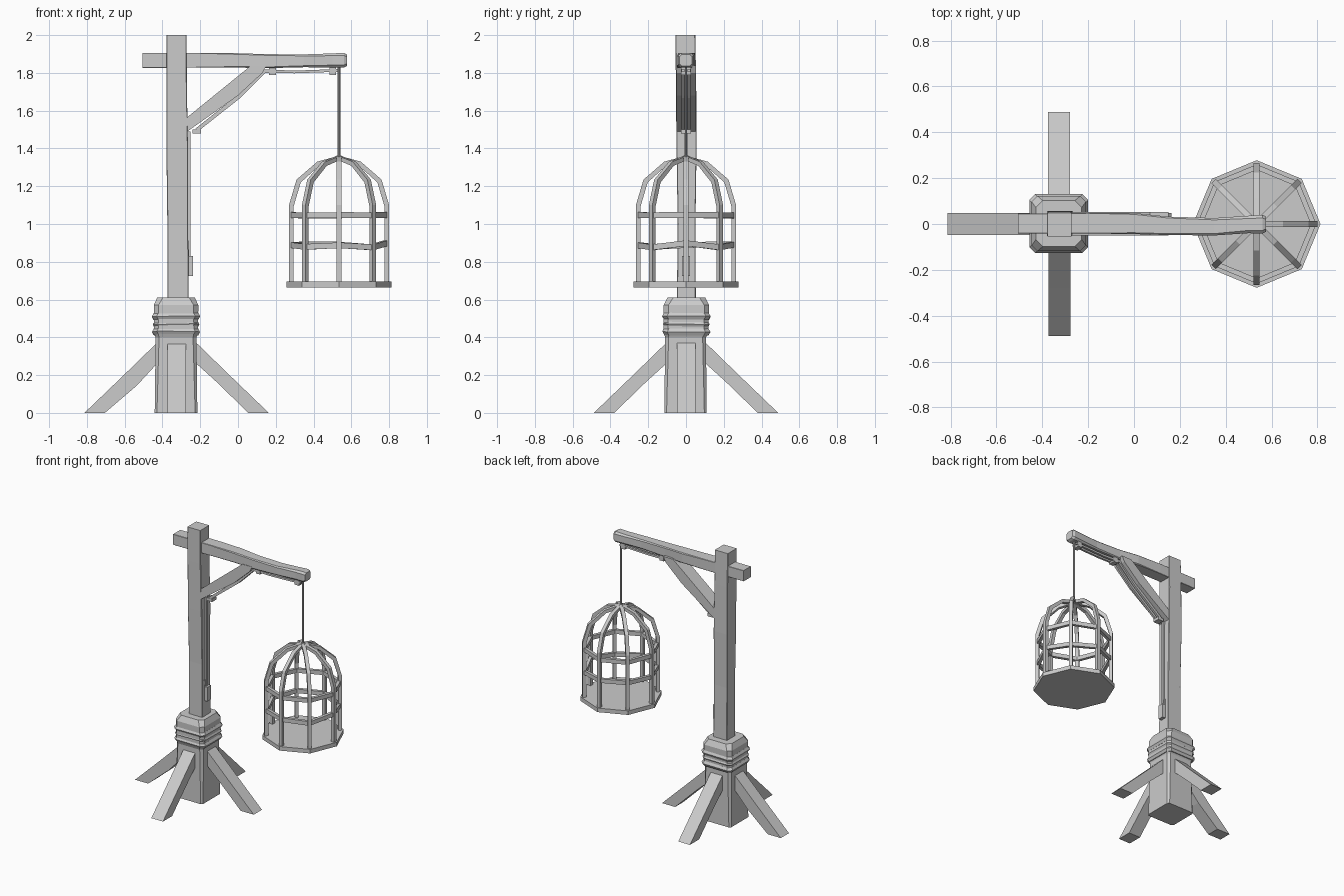
import bpy, bmesh, math, random
from mathutils import Vector, Matrix

if "Cube" in bpy.data.objects:
    bpy.data.objects.remove(bpy.data.objects["Cube"])

random.seed(4)
PX = -0.325   # post centre x
CX = 0.535    # cage centre x


def loft(name, rings, closed=False):
    """Skin a row of equal-length point rings; cap the ends unless closed."""
    bm = bmesh.new()
    vr = [[bm.verts.new(p) for p in r] for r in rings]
    n, m = len(vr), len(vr[0])
    for i in range(n if closed else n - 1):
        a, b = vr[i], vr[(i + 1) % n]
        for j in range(m):
            k = (j + 1) % m
            bm.faces.new((a[j], a[k], b[k], b[j]))
    if not closed:
        bm.faces.new(vr[0])
        bm.faces.new(vr[-1])
    bmesh.ops.recalc_face_normals(bm, faces=bm.faces)
    me = bpy.data.meshes.new(name)
    bm.to_mesh(me)
    bm.free()
    ob = bpy.data.objects.new(name, me)
    bpy.context.collection.objects.link(ob)
    return ob


def chamfered(cx, cy, hx, hy, c):
    """Rectangle with cut corners, 8 points."""
    return [(cx + sx * a, cy + sy * b) for sx, sy, a, b in (
        (1, -1, hx, hy - c), (1, 1, hx, hy - c), (1, 1, hx - c, hy), (-1, 1, hx - c, hy),
        (-1, 1, hx, hy - c), (-1, -1, hx, hy - c), (-1, -1, hx - c, hy), (1, -1, hx - c, hy))]


def slab(name, profile, y0, y1):
    """Extrude an xz profile along y."""
    return loft(name, [[(x, y, z) for x, z in profile] for y in (y0, y1)])


def box(name, x0, x1, y0, y1, z0, z1):
    return slab(name, [(x0, z0), (x1, z0), (x1, z1), (x0, z1)], y0, y1)


def column(name, sections):
    """Upright timber from (z, cx, cy, hx, hy, chamfer) sections."""
    return loft(name, [[(x, y, s[0]) for x, y in chamfered(*s[1:])] for s in sections])


def octagon(r):
    return [(CX + r * math.cos(k * math.pi / 4), r * math.sin(k * math.pi / 4)) for k in range(8)]


def hoop(name, path, section, jitter=0.0):
    """Sweep an (offset, z) section around the 8 points of path(offset)."""
    rings = []
    for k in range(8):
        dz = random.uniform(-jitter, jitter)
        rings.append([(*path(o)[k], z + dz) for o, z in section])
    return loft(name, rings, closed=True)


# Base block and tall post
column("base_block", [(0, PX - .003, -.003, .113, .112, .012), (.4, PX - .003, -.002, .108, .108, .018),
                      (.42, PX - .003, 0, .116, .118, .022), (.57, PX - .003, .002, .118, .12, .025),
                      (.61, PX - .003, .002, .1, .1, .03)])
column("post", [(.58, PX + .008, .002, .056, .05, .003), (1.0, PX + .006, .003, .055, .047, .003),
                (1.4, PX + .003, .003, .057, .053, .003), (1.75, PX, 0, .054, .054, .003),
                (2.0, PX, -.003, .053, .052, .003)])

# Rope wound around the block
for i, (z, h) in enumerate(((.43, .125), (.47, .121), (.51, .126))):
    sec = [(.02 * math.cos(a * math.pi / 3) + h - .018, z + .021 * math.sin(a * math.pi / 3)) for a in range(6)]
    hoop(f"rope_coil_{i}", lambda o: chamfered(PX - .003, .002, o, o, .025), sec, .003)

# Four slanted feet; the left one is chipped and bowed
for i in range(4):
    bow = .02 if i == 2 else .0
    prof = [(.38, 0), (.488, 0), (.28 + bow / 2, .2 - bow / 2), (.1, .375), (.1, .265), (.21, .165 - bow)]
    ob = slab(f"foot_{i}", prof, -.047, .049)
    ob.data.transform(Matrix.Translation((PX, 0, 0)) @ Matrix.Rotation(i * math.pi / 2, 4, 'Z'))

# Cross beam with a rounded, worn tip
beam = [(-.505, .002, 1.866, .043, .04, .002), (-.2, .004, 1.867, .045, .039, .002),
        (.0, .002, 1.866, .046, .038, .006), (.15, -.008, 1.862, .04, .037, .006),
        (.35, -.012, 1.864, .038, .034, .008), (.5, -.002, 1.866, .038, .037, .012),
        (.56, -.001, 1.867, .041, .039, .014), (.576, -.001, 1.867, .033, .031, .012)]
loft("beam", [[(s[0], y, z) for y, z in chamfered(*s[1:])] for s in beam])

# Diagonal brace
slab("brace", [(-.275, 1.56), (.07, 1.84), (.15, 1.84), (.13, 1.8), (0, 1.68), (-.275, 1.485)], -.05, .053)

# Hoisting line: twin strands under beam and brace, then down the post
for side in (-1, 1):
    y = side * .016
    slab(f"hoist_line_{side}", [(-.225, 1.505), (0, 1.685), (.14, 1.818), (.3, 1.812), (.53, 1.82),
                                (.53, 1.806), (.3, 1.798), (.145, 1.8), (.012, 1.667), (-.215, 1.488)],
         y - .008, y + .008)
box("lower_guide", -.24, -.195, -.026, .026, 1.478, 1.5)
box("middle_guide", .165, .2, -.026, .026, 1.788, 1.835)
box("outer_guide", .485, .52, -.026, .026, 1.79, 1.835)
box("post_line", -.275, -.252, -.01, .01, .75, 1.49)
slab("cleat", [(-.275, .88), (-.262, .88), (-.258, .83), (-.237, .83), (-.237, .725), (-.275, .725)], -.021, .021)

# Hanging line to the cage
loft("hanging_line", [[(CX + .007 * math.cos(a * math.pi / 3), .007 * math.sin(a * math.pi / 3), z)
                       for a in range(6)] for z in (1.34, 1.84)])

# Cage floor, bars and hoops
loft("cage_floor", [[(x, y, z) for x, y in octagon(.278)] for z in (.665, .695)])
outer = [(.265, .69), (.265, 1.1), (.225, 1.235), (.115, 1.33), (0, 1.362)]
inner = [(.24, .69), (.24, 1.095), (.203, 1.22), (.105, 1.308), (0, 1.34)]
for k in range(8):
    bar = loft(f"cage_bar_{k}", [[(o[0], -.013, o[1]), (o[0], .013, o[1]), (i[0], .013, i[1]), (i[0], -.013, i[1])]
                                 for o, i in zip(outer, inner)])
    bar.data.transform(Matrix.Translation((CX, 0, 0)) @ Matrix.Rotation(k * math.pi / 4, 4, 'Z'))
for name, z, jit in (("lower_hoop", .888, .014), ("upper_hoop", 1.045, .003)):
    hoop(name, octagon, [(.236, z - .015), (.26, z - .015), (.26, z + .015), (.236, z + .015)], jit)
